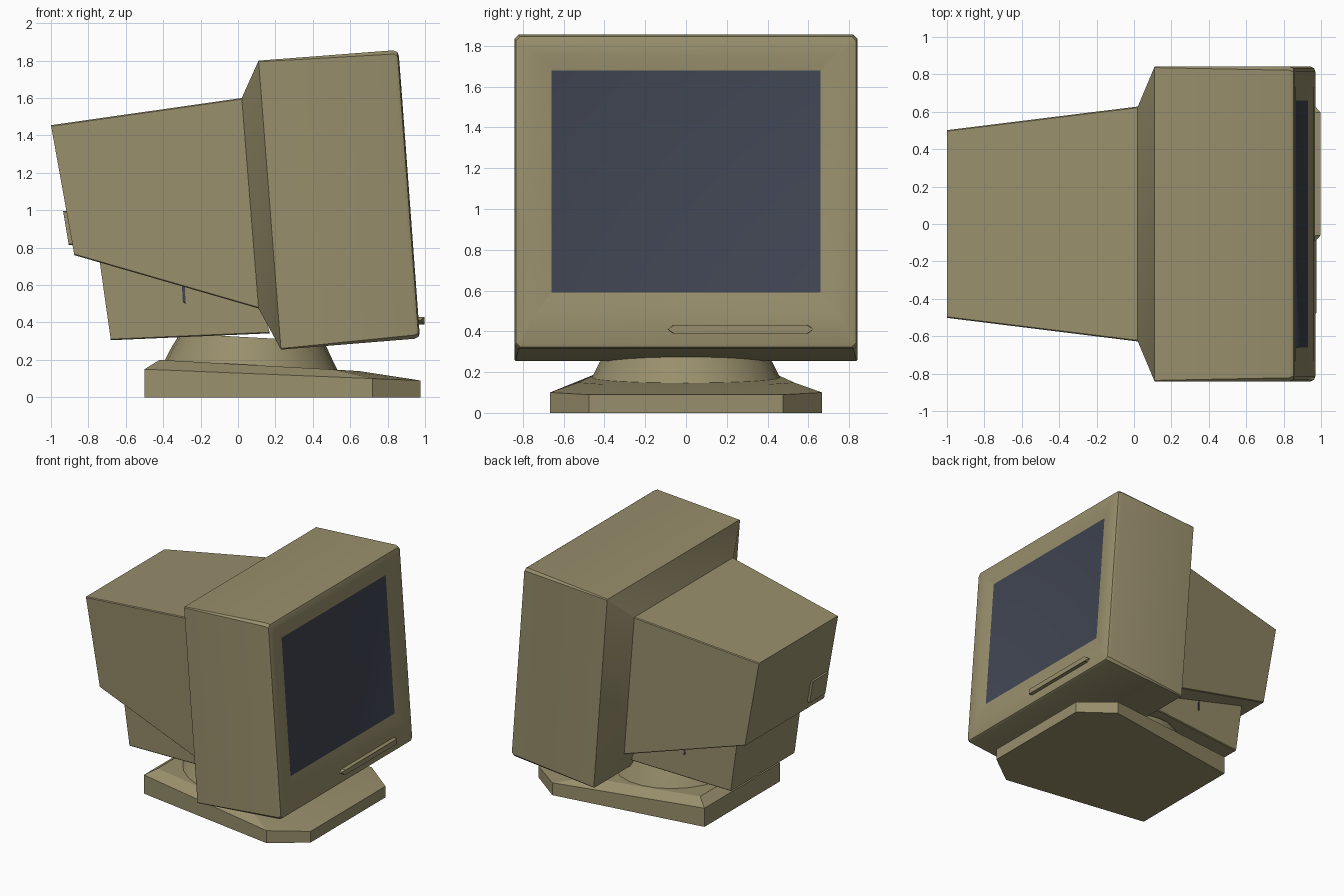
import bpy, bmesh, math

if "Cube" in bpy.data.objects:
    bpy.data.objects.remove(bpy.data.objects["Cube"])


def material(name, rgb):
    m = bpy.data.materials.new(name)
    m.diffuse_color = (*rgb, 1)
    m.use_nodes = True
    m.node_tree.nodes["Principled BSDF"].inputs["Base Color"].default_value = m.diffuse_color
    return m


BEIGE = material("beige_plastic", (0.315, 0.275, 0.150))
GLASS = material("dark_glass", (0.052, 0.060, 0.086))


def loft(name, rings, mat=BEIGE, end_mat=None, angle=35):
    """Skin a list of equal-length point rings and cap both ends."""
    bm = bmesh.new()
    loops = [[bm.verts.new(p) for p in r] for r in rings]
    for a, b in zip(loops, loops[1:]):
        for i in range(len(a)):
            j = (i + 1) % len(a)
            bm.faces.new((a[i], a[j], b[j], b[i]))
    bm.faces.new(loops[0][::-1])
    end = bm.faces.new(loops[-1])
    if end_mat:
        end.material_index = 1
    bmesh.ops.recalc_face_normals(bm, faces=bm.faces)
    me = bpy.data.meshes.new(name)
    bm.to_mesh(me)
    bm.free()
    for m in (mat, end_mat):
        if m:
            me.materials.append(m)
    ob = bpy.data.objects.new(name, me)
    bpy.context.collection.objects.link(ob)
    bpy.context.view_layer.objects.active = ob
    ob.select_set(True)
    bpy.ops.object.shade_smooth_by_angle(angle=math.radians(angle))
    ob.select_set(False)
    return ob


def section(xt, zt, xb, zb, h, c=0.006, yc=0.0):
    """Leaning rectangle with clipped corners: top and bottom edge, half width."""
    t = c / (zt - zb)
    half = [(0, h - c), (t, h), (1 - t, h), (1, h - c)]
    pts = half + [(s, -y) for s, y in reversed(half)]
    return [(xt + (xb - xt) * s, yc + y, zt + (zb - zt) * s) for s, y in pts]


def mirrored(half):
    return half + [(x, -y, z) for x, y, z in reversed(half)]


# Monitor case: tapered back, flare, deep front shell, bezel, recessed screen
loft("monitor_case", [
    section(-1.00, 1.455, -0.875, 0.76, 0.502),
    section(0.02, 1.60, 0.11, 0.475, 0.628),
    section(0.11, 1.80, 0.23, 0.255, 0.842),
    section(0.83, 1.855, 0.945, 0.313, 0.842, 0.02),
    section(0.852, 1.845, 0.965, 0.323, 0.833, 0.02),
    section(0.860, 1.825, 0.971, 0.343, 0.815, 0.02),
    section(0.866, 1.755, 0.959, 0.50, 0.735, 0.01),
    section(0.849, 1.68, 0.929, 0.59, 0.66, 0.001),
], end_mat=GLASS)

# Control strip under the screen, ends tapering to points
def strip(x_body, x_tip, z, inset):
    a, b = -0.09, 0.625
    return [(x_tip, a, z), (x_body, a + inset, z + 0.02), (x_body, b - inset, z + 0.02),
            (x_tip, b, z), (x_body, b - inset, z - 0.02), (x_body, a + inset, z - 0.02)]

loft("control_strip", [strip(0.95, 0.95, 0.41, 0.025), strip(0.998, 0.972, 0.41, 0.03)])

# Socket plate on the rear
loft("rear_socket", [
    section(-0.90, 0.995, -0.87, 0.815, 0.10, 0.004, -0.375),
    section(-0.935, 0.995, -0.905, 0.815, 0.10, 0.004, -0.375),
])

# Lower housing under the back, with a small dark slot on each side
loft("lower_housing", [
    section(-0.75, 0.80, -0.68, 0.305, 0.405),
    section(0.08, 0.70, 0.17, 0.342, 0.45),
])
loft("side_slot", [
    section(-0.30, 0.60, -0.295, 0.51, 0.432, 0.003),
    section(-0.285, 0.60, -0.28, 0.50, 0.432, 0.003),
], mat=GLASS)

# Swivel neck: round, flaring down to the sloping base
def disc(cx, r, z, n=24):
    slope = -0.055
    return [(cx + r * math.cos(k * math.tau / n), r * math.sin(k * math.tau / n),
             z + slope * r * math.cos(k * math.tau / n)) for k in range(n)]

loft("swivel_neck", [disc(0.07, 0.47, 0.155), disc(0.07, 0.46, 0.175),
                     disc(0.07, 0.425, 0.245), disc(0.075, 0.385, 0.32)])

# Foot: tapered plan with clipped front corners and a sloping top
plan = [(-0.5, 0.48), (0.72, 0.667), (0.977, 0.475)]
loft("foot", [
    mirrored([(x, y, 0) for x, y in plan]),
    mirrored([(x, y, 0.15 - 0.041 * (x + 0.5)) for x, y in plan]),
    mirrored([(-0.42, 0.42, 0.20), (0.50, 0.53, 0.149), (0.65, 0.40, 0.14)]),
], angle=15)
